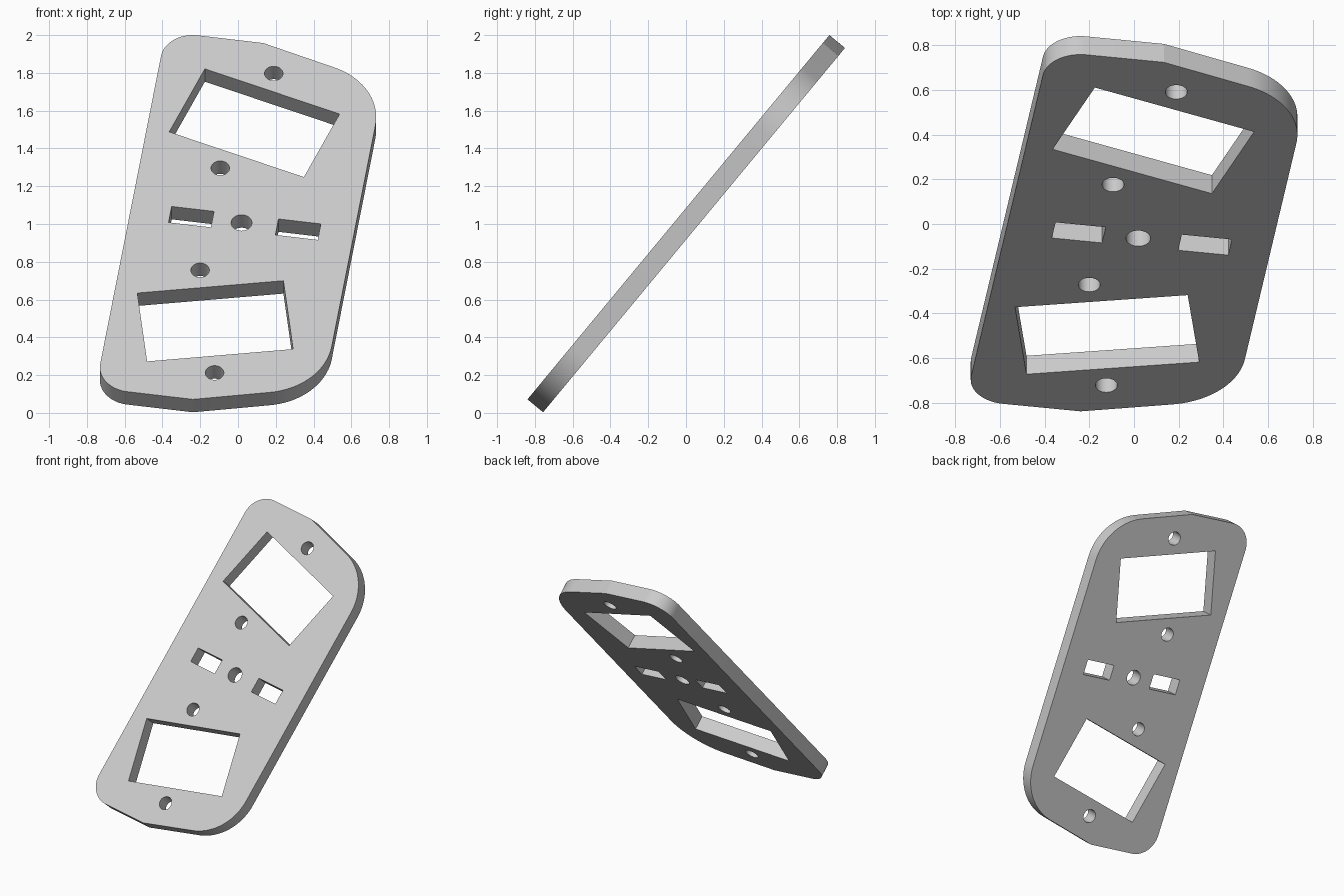
import bpy, bmesh, math
from mathutils import Vector, Euler

cube = bpy.data.objects.get("Cube")
if cube:
    bpy.data.objects.remove(cube, do_unlink=True)

THICKNESS = 0.107
HALF_LEN = 1.239
TILT = math.radians(50.35)   # lean of the plate
TURN = math.radians(-8.65)   # turn within its own plane


def rounded_outline(corners, steps=20):
    """Polygon whose corners (x, y, radius) are replaced by tangent arcs."""
    pts = []
    for i, (x, y, r) in enumerate(corners):
        p = Vector((x, y))
        if r == 0:
            pts.append(p)
            continue
        a = (Vector(corners[i - 1][:2]) - p).normalized()
        b = (Vector(corners[(i + 1) % len(corners)][:2]) - p).normalized()
        half = a.angle(b) / 2
        centre = p + (a + b).normalized() * r / math.sin(half)
        start = p + a * r / math.tan(half) - centre
        end = p + b * r / math.tan(half) - centre
        sweep = start.angle_signed(end)
        ang0 = math.atan2(start.y, start.x)
        for k in range(steps + 1):
            ang = ang0 - sweep * k / steps
            pts.append(centre + r * Vector((math.cos(ang), math.sin(ang))))
    return pts


def circle(x, y, r, n=40):
    return [Vector((x + r * math.cos(math.tau * k / n), y + r * math.sin(math.tau * k / n)))
            for k in range(n)]


def rectangle(x, y, w, h, angle=0.0):
    c, s = math.cos(angle), math.sin(angle)
    return [Vector((x + c * i * w / 2 - s * j * h / 2, y + s * i * w / 2 + c * j * h / 2))
            for i, j in ((-1, -1), (1, -1), (1, 1), (-1, 1))]


# Outer edge: small corners on one side, large ones on the other, a slight peak at each end
upper = [(0.623, HALF_LEN - 0.185, 0.375), (-0.049, HALF_LEN, 0), (-0.571, HALF_LEN, 0.17)]
lower = [(x, -y, r) for x, y, r in reversed(upper)]
loops = [rounded_outline(upper + lower)]

# Centre hole and the two slots beside it
loops.append(circle(0.023, 0, 0.055))
loops += [rectangle(x, 0, 0.227, 0.111) for x in (-0.246, 0.326)]

# Mirrored slanted windows with a screw hole above and below each
for side in (1, -1):
    loops.append(rectangle(-0.013, 0.689 * side, 0.778, 0.473, math.radians(-14.9) * side))
    loops.append(circle(0.037, 1.041 * side, 0.049))
    loops.append(circle(-0.145, 0.355 * side, 0.049))

# Plate: filled flat curve with thickness
curve = bpy.data.curves.new("mounting_plate", "CURVE")
curve.dimensions = "2D"
curve.fill_mode = "BOTH"
curve.extrude = THICKNESS / 2
for loop in loops:
    spline = curve.splines.new("POLY")
    spline.points.add(len(loop) - 1)
    for point, co in zip(spline.points, loop):
        point.co = (co.x, co.y, 0, 1)
    spline.use_cyclic_u = True

plate = bpy.data.objects.new("mounting_plate", curve)
bpy.context.collection.objects.link(plate)
bpy.ops.object.select_all(action="DESELECT")
plate.select_set(True)
bpy.context.view_layer.objects.active = plate
bpy.ops.object.convert(target="MESH")
plate = bpy.context.view_layer.objects.active

# Weld caps to walls
bm = bmesh.new()
bm.from_mesh(plate.data)
bmesh.ops.remove_doubles(bm, verts=bm.verts, dist=0.0002)
bmesh.ops.recalc_face_normals(bm, faces=bm.faces)
bm.to_mesh(plate.data)
bm.free()

# Grey material
grey = bpy.data.materials.new("light_grey")
grey.use_nodes = True
colour = (0.6, 0.6, 0.6, 1)
grey.diffuse_color = colour
grey.node_tree.nodes["Principled BSDF"].inputs["Base Color"].default_value = colour
plate.data.materials.clear()
plate.data.materials.append(grey)

# Lean the plate into position
rotation = Euler((TILT, 0, 0)).to_matrix() @ Euler((0, 0, TURN)).to_matrix()
plate.rotation_euler = rotation.to_euler()
plate.location = (-0.004, -0.021, 0.975)
bpy.ops.object.shade_smooth_by_angle(angle=math.radians(12))
